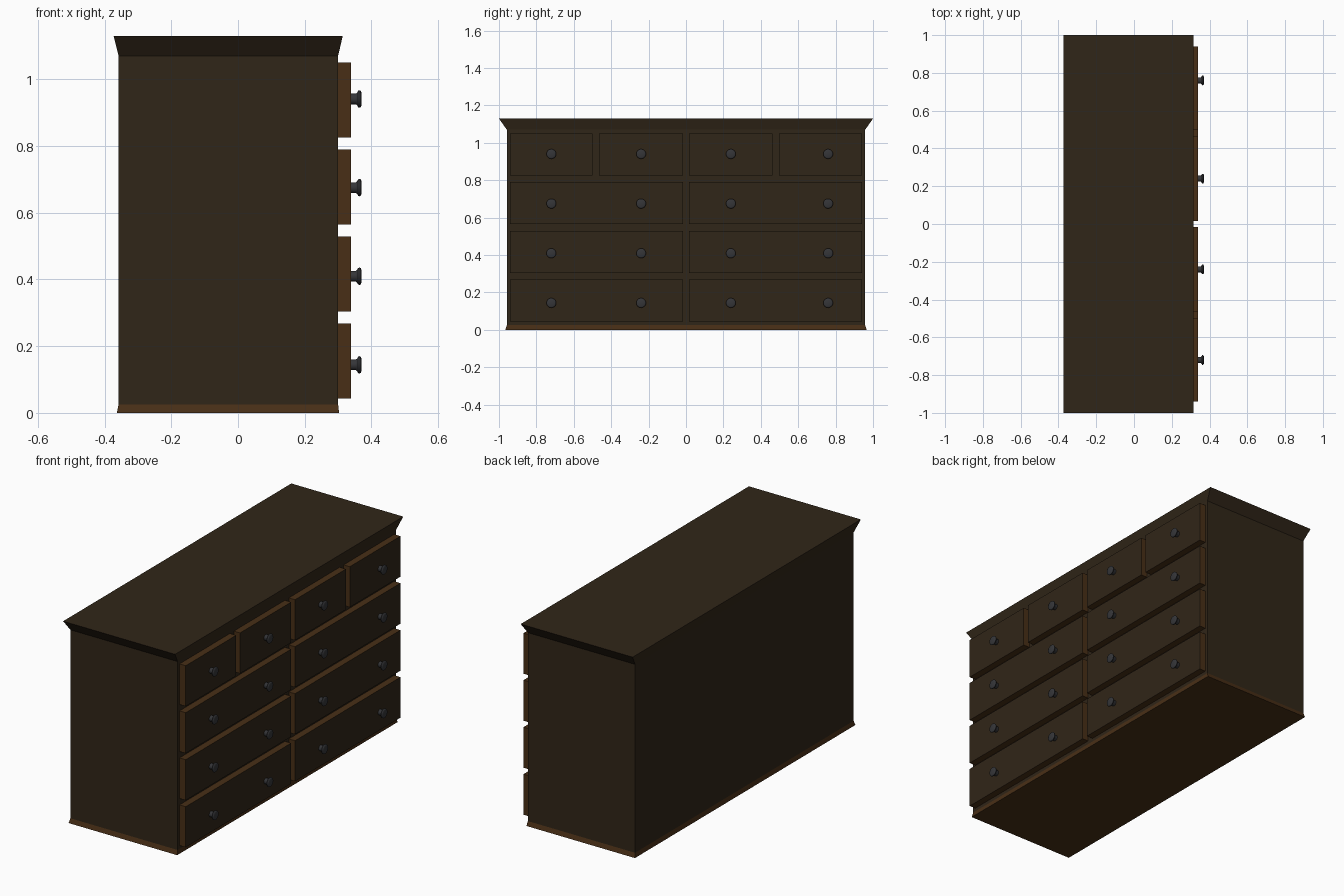
import bpy, bmesh, math
from mathutils import Matrix

if "Cube" in bpy.data.objects:
    bpy.data.objects.remove(bpy.data.objects["Cube"])


def material(name, rgb):
    m = bpy.data.materials.new(name)
    m.diffuse_color = (*rgb, 1)
    m.use_nodes = True
    m.node_tree.nodes["Principled BSDF"].inputs["Base Color"].default_value = m.diffuse_color
    return m


DARK = material("dark_wood", (0.030, 0.019, 0.009))
EDGE = material("edge_wood", (0.065, 0.028, 0.008))
METAL = material("dark_metal", (0.035, 0.036, 0.040))


def add(name, bm, *mats):
    bmesh.ops.recalc_face_normals(bm, faces=bm.faces)
    me = bpy.data.meshes.new(name)
    bm.to_mesh(me)
    bm.free()
    for m in mats:
        me.materials.append(m)
    ob = bpy.data.objects.new(name, me)
    bpy.context.collection.objects.link(ob)
    return ob


def slab(name, z0, z1, low, high, *mats):
    """Box whose bottom and top rectangles (x0, x1, half_y) may differ."""
    bm = bmesh.new()
    rings = []
    for z, (x0, x1, y) in ((z0, low), (z1, high)):
        rings.append([bm.verts.new(p) for p in
                      ((x0, -y, z), (x1, -y, z), (x1, y, z), (x0, y, z))])
    a, b = rings
    bm.faces.new(a[::-1])
    bm.faces.new(b)
    for i in range(4):
        j = (i + 1) % 4
        bm.faces.new((a[i], a[j], b[j], b[i]))
    return add(name, bm, *mats)


# Carcass, flared base and flared top
body = (-0.358, 0.30, 0.958)
foot = (-0.363, 0.303, 0.966)
top = (-0.373, 0.314, 1.0)
slab("base_trim", 0, 0.025, foot, body, EDGE)
slab("carcass", 0.025, 1.07, body, body, DARK)
slab("top_cornice", 1.07, 1.13, body, top, DARK)


def drawer(name, y0, y1, z0):
    bm = bmesh.new()
    size = (0.045, y1 - y0, 0.225)
    place = Matrix.Translation((0.3155, (y0 + y1) / 2, z0 + 0.1125))
    bmesh.ops.create_cube(bm, size=1, matrix=place @ Matrix.Diagonal((*size, 1)))
    bm.normal_update()
    for f in bm.faces:
        f.material_index = 0 if f.normal.x > 0.9 else 1
    add(name, bm, DARK, EDGE)


def knob(name, y, z):
    # Turned profile (x, radius) spun around the x axis
    profile = ((0.336, 0), (0.336, 0.016), (0.353, 0.016), (0.357, 0.019),
               (0.360, 0.025), (0.365, 0.026), (0.368, 0.024), (0.370, 0.019), (0.370, 0))
    bm = bmesh.new()
    verts = [bm.verts.new((px, r, 0)) for px, r in profile]
    edges = [bm.edges.new(p) for p in zip(verts, verts[1:])]
    bmesh.ops.spin(bm, geom=verts + edges, cent=(0, 0, 0), axis=(1, 0, 0),
                   angle=math.tau, steps=20)
    bmesh.ops.remove_doubles(bm, verts=bm.verts, dist=1e-5)
    bmesh.ops.translate(bm, verts=bm.verts, vec=(0, y, z))
    ob = add(name, bm, METAL)
    bpy.ops.object.select_all(action='DESELECT')
    ob.select_set(True)
    bpy.context.view_layer.objects.active = ob
    bpy.ops.object.shade_smooth_by_angle(angle=math.radians(40))


# Three rows of wide drawers, a top row of small ones, four knobs per row
wide = ((-0.941, -0.017), (0.017, 0.941))
small = ((-0.941, -0.499), (-0.465, -0.017), (0.017, 0.463), (0.497, 0.941))
for row in range(4):
    z0 = 0.0435 + 0.2607 * row
    for i, (y0, y1) in enumerate(small if row == 3 else wide):
        drawer(f"drawer_{row}_{i}", y0, y1, z0)
    for i, y in enumerate((-0.72, -0.24, 0.24, 0.76)):
        knob(f"knob_{row}_{i}", y, 0.144 + 0.2655 * row)
